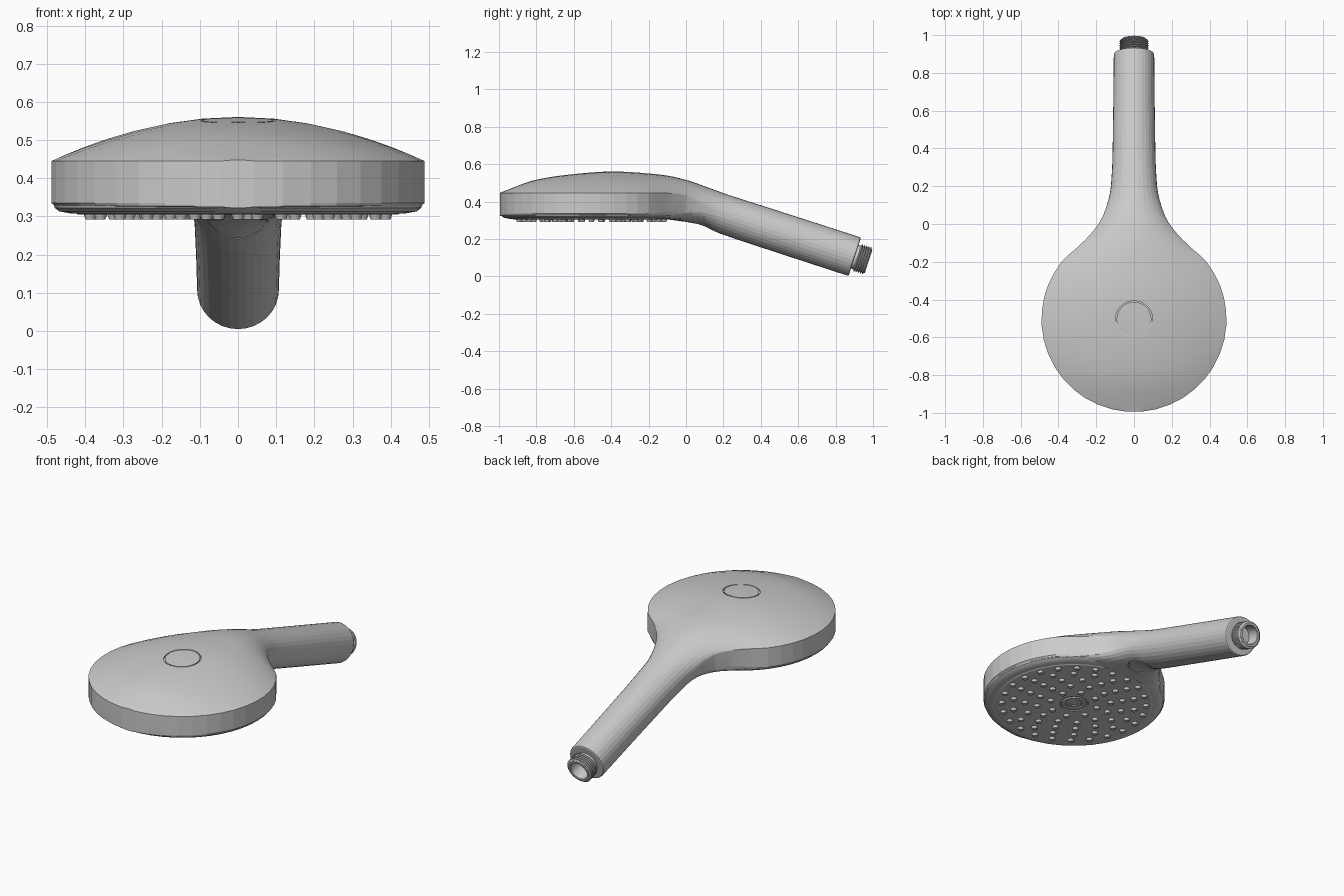
import bpy, bmesh, math
from mathutils import Matrix, Vector

if "Cube" in bpy.data.objects:
    bpy.data.objects.remove(bpy.data.objects["Cube"])

CY, R = -0.505, 0.49            # centre and radius of the spray head

# y, half width, top, wall top, wall bottom, bottom, dome exponent, tilt
KEYS = [
    (-0.995, 0.00, 0.447, 0.445, 0.335, 0.322, 1.0, 0),
    (-0.80, 0.39, 0.517, 0.445, 0.335, 0.322, 1.0, 0),
    (-0.505, 0.49, 0.556, 0.445, 0.335, 0.322, 1.0, 0),
    (-0.35, 0.465, 0.56, 0.445, 0.335, 0.322, 1.0, 0),
    (-0.20, 0.383, 0.550, 0.445, 0.335, 0.320, 1.0, 0),
    (-0.10, 0.272, 0.538, 0.445, 0.345, 0.305, 0.9, 2),
    (0.00, 0.185, 0.513, 0.432, 0.362, 0.292, 0.75, 6),
    (0.10, 0.143, 0.476, 0.385, 0.361, 0.273, 0.6, 12),
    (0.20, 0.122, 0.439, 0.333, 0.333, 0.229, 0.5, 17),
    (0.40, 0.113, 0.375, 0.268, 0.268, 0.161, 0.5, 18),
    (0.9025, 0.107, 0.213, 0.105, 0.105, -0.003, 0.5, 18),
]


def station(y):
    """Smoothly interpolate the body section at y."""
    i = max(k for k in range(len(KEYS) - 1) if KEYS[k][0] <= y + 1e-6)
    a, b = KEYS[i], KEYS[i + 1]
    p, n = KEYS[max(i - 1, 0)], KEYS[min(i + 2, len(KEYS) - 1)]
    h = b[0] - a[0]
    t = (y - a[0]) / h
    out = []
    for c in range(1, 8):
        ma = (b[c] - p[c]) / (b[0] - p[0]) * h
        mb = (n[c] - a[c]) / (n[0] - a[0]) * h
        out.append((2*t**3 - 3*t*t + 1) * a[c] + (t**3 - 2*t*t + t) * ma
                   + (3*t*t - 2*t**3) * b[c] + (t**3 - t*t) * mb)
    if y <= -0.2:
        out[0] = math.sqrt(max(R * R - (y - CY) ** 2, 0))
    return out


def section(y, n=16):
    w, top, hi, lo, bot, p, tilt = station(y)
    hi = max(hi, lo)
    q = 0.5 - 0.7 * (p - 0.5)
    zc, a = (hi + lo) / 2, math.radians(tilt)
    pts = []
    for half in (0, 1):
        for k in range(n + 1):
            t = math.pi * k / n
            s = max(math.sin(t), 0.0)
            if k in (0, n):
                s = 0.0
            if half == 0:
                x, z = w * math.cos(t), hi + (top - hi) * s ** (2 * p)
            else:
                x, z = -w * math.cos(t), lo - (lo - bot) * s ** (2 * q)
            d = z - zc
            pts.append(Vector((x, y + math.sin(a) * d, zc + math.cos(a) * d)))
    return pts


def finish(name, bm, angle=30):
    bmesh.ops.remove_doubles(bm, verts=bm.verts, dist=1e-5)
    bmesh.ops.recalc_face_normals(bm, faces=bm.faces)
    me = bpy.data.meshes.new(name)
    bm.to_mesh(me)
    bm.free()
    ob = bpy.data.objects.new(name, me)
    bpy.context.collection.objects.link(ob)
    smooth(ob, angle)
    return ob


def activate(ob):
    bpy.ops.object.select_all(action='DESELECT')
    ob.select_set(True)
    bpy.context.view_layer.objects.active = ob


def smooth(ob, angle):
    activate(ob)
    bpy.ops.object.shade_smooth_by_angle(angle=math.radians(angle))


def lathe(name, profile, matrix, seg=48, closed=False):
    """Revolve (radius, z) points about local z."""
    bm = bmesh.new()
    rings = [[bm.verts.new((r * math.cos(2*math.pi*k/seg), r * math.sin(2*math.pi*k/seg), z))
              for k in range(seg)] if r > 0 else [bm.verts.new((0, 0, z))] * seg
             for r, z in profile]
    pairs = list(zip(rings, rings[1:])) + ([(rings[-1], rings[0])] if closed else [])
    for a, b in pairs:
        for k in range(seg):
            m = (k + 1) % seg
            bm.faces.new(list(dict.fromkeys((a[k], a[m], b[m], b[k]))))
    bmesh.ops.transform(bm, matrix=matrix, verts=bm.verts)
    return finish(name, bm)


def cut(ob, cutter):
    mod = ob.modifiers.new("groove", 'BOOLEAN')
    mod.operation, mod.solver, mod.object = 'DIFFERENCE', 'EXACT', cutter
    activate(ob)
    bpy.ops.object.modifier_apply(modifier=mod.name)
    bpy.data.objects.remove(cutter)


# Body: domed head flowing into the tilted handle
ys = [CY - R * math.cos(math.radians(d)) for d in (5, 14, 23, 32, 41, 50, 59, 68, 77, 86,
                                                   95, 104, 112, 120)]
ys += [-0.2 + 0.04 * k for k in range(11)] + [0.3, 0.4, 0.65, 0.9025]
bm = bmesh.new()
loops = [[bm.verts.new(p) for p in section(y)] for y in ys]
for a, b in zip(loops, loops[1:]):
    for k in range(len(a)):
        m = (k + 1) % len(a)
        bm.faces.new((a[k], a[m], b[m], b[k]))
bm.faces.new(loops[0])
end = bm.faces.new(loops[-1])
bmesh.ops.remove_doubles(bm, verts=bm.verts, dist=1e-5)
bm.faces.ensure_lookup_table()
end = max(bm.faces, key=lambda f: f.calc_center_median().y)
bmesh.ops.bevel(bm, geom=list(end.edges), offset=0.008, segments=2,
                affect='EDGES', profile=0.5)
body = finish("body", bm, 8)

# Round seam of the top cap and oval seam under the neck
cut(body, lathe("cap_cutter", [(0.092, 0), (0.098, 0), (0.098, 0.08), (0.092, 0.08)],
                Matrix.Translation((0, CY, 0.542)), closed=True))
neck = (Matrix.Translation((0, 0.075, 0.276)) @ Matrix.Rotation(math.radians(-15), 4, 'X')
        @ Matrix.Diagonal((0.8, 0.85, 1, 1)))
cut(body, lathe("neck_cutter", [(0.095, -0.06), (0.1, -0.06), (0.1, 0.016), (0.095, 0.016)],
                neck, closed=True))
smooth(body, 8)

# Spray plate with concentric rings in the middle
plate = [(0, 0.33), (0.482, 0.33), (0.48, 0.322), (0.468, 0.313), (0.44, 0.308),
         (0.425, 0.308), (0.42, 0.305), (0.078, 0.305), (0.075, 0.310), (0.068, 0.310),
         (0.065, 0.304), (0.048, 0.304), (0.046, 0.309), (0.040, 0.309), (0.038, 0.304),
         (0.022, 0.304), (0.020, 0.308), (0, 0.308)]
lathe("spray_plate", plate, Matrix.Translation((0, CY, 0)), seg=48)

# Nozzles in five rings
bm = bmesh.new()
for r, count in ((0.13, 8), (0.2, 12), (0.265, 15), (0.33, 18), (0.39, 24)):
    for k in range(count):
        a = 2 * math.pi * (k + 0.5) / count
        pos = Vector((r * math.cos(a), CY + r * math.sin(a), 0.301))
        bmesh.ops.create_cone(bm, cap_ends=True, segments=12, radius1=0.013,
                              radius2=0.019, depth=0.018, matrix=Matrix.Translation(pos))
finish("nozzles", bm)

# Hollow threaded connector at the handle end
prof = [(0.066, -0.005), (0.066, 0.012)]
for k in range(5):
    z = 0.014 + k * 0.012
    prof += [(0.067, z), (0.076, z + 0.004), (0.076, z + 0.007), (0.067, z + 0.011)]
prof += [(0.068, 0.075), (0.065, 0.078), (0.054, 0.078), (0.051, 0.075),
         (0.051, 0.004), (0, 0.004)]
axis = Matrix.Translation((0, 0.9025, 0.105)) @ Matrix.Rotation(math.radians(-108), 4, 'X')
lathe("threaded_connector", prof, axis, seg=32)
